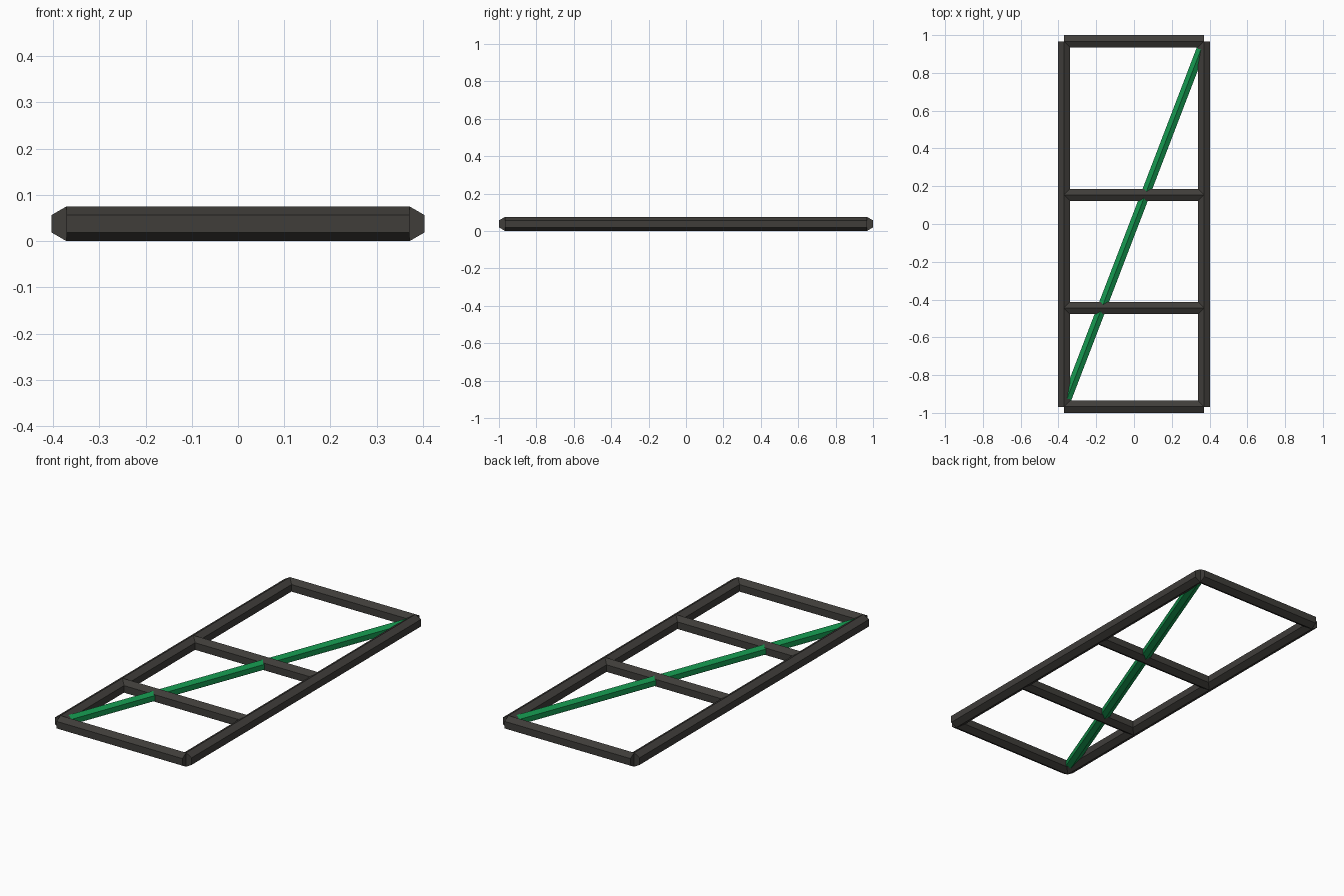
import bpy, bmesh, math
from mathutils import Vector

if "Cube" in bpy.data.objects:
    bpy.data.objects.remove(bpy.data.objects["Cube"])

R = 0.0375                       # frame tube radius, ridge pointing up
HX, HY = 0.371, 0.9675           # tube centre lines of the outer frame


def material(name, color):
    m = bpy.data.materials.new(name)
    m.diffuse_color = color
    m.use_nodes = True
    m.node_tree.nodes["Principled BSDF"].inputs["Base Color"].default_value = m.diffuse_color
    return m


dark = material("dark_metal", (0.05, 0.047, 0.042, 1))
green = material("green_paint", (0.007, 0.30, 0.075, 1))


def hex_bar(name, a, b, r, mat):
    """Capped six-sided bar between two xy points, ridge on top."""
    a, b = Vector((*a, R)), Vector((*b, R))
    up = Vector((0, 0, 1))
    side = (b - a).normalized().cross(up)
    bm = bmesh.new()
    rings = []
    for p in (a, b):
        rings.append([bm.verts.new(p + r * (up * math.cos(i * math.pi / 3)
                                            + side * math.sin(i * math.pi / 3)))
                      for i in range(6)])
    for i in range(6):
        j = (i + 1) % 6
        bm.faces.new((rings[0][i], rings[0][j], rings[1][j], rings[1][i]))
    for ring in rings:
        bm.faces.new(ring)
    bmesh.ops.recalc_face_normals(bm, faces=bm.faces)
    me = bpy.data.meshes.new(name)
    bm.to_mesh(me)
    bm.free()
    me.materials.append(mat)
    ob = bpy.data.objects.new(name, me)
    bpy.context.collection.objects.link(ob)
    return ob


# Long side rails
for label, x in (("left", -HX), ("right", HX)):
    hex_bar(label + "_rail", (x, -HY), (x, HY), R, dark)

# End bars and inner cross bars
for label, y in (("front_end_bar", -HY), ("front_cross_bar", -0.445),
                 ("back_cross_bar", 0.154), ("back_end_bar", HY)):
    hex_bar(label, (-HX, y), (HX, y), R, dark)

# Thinner diagonal brace
hex_bar("diagonal_brace", (-HX, -HY), (HX, HY), 0.028, green)
